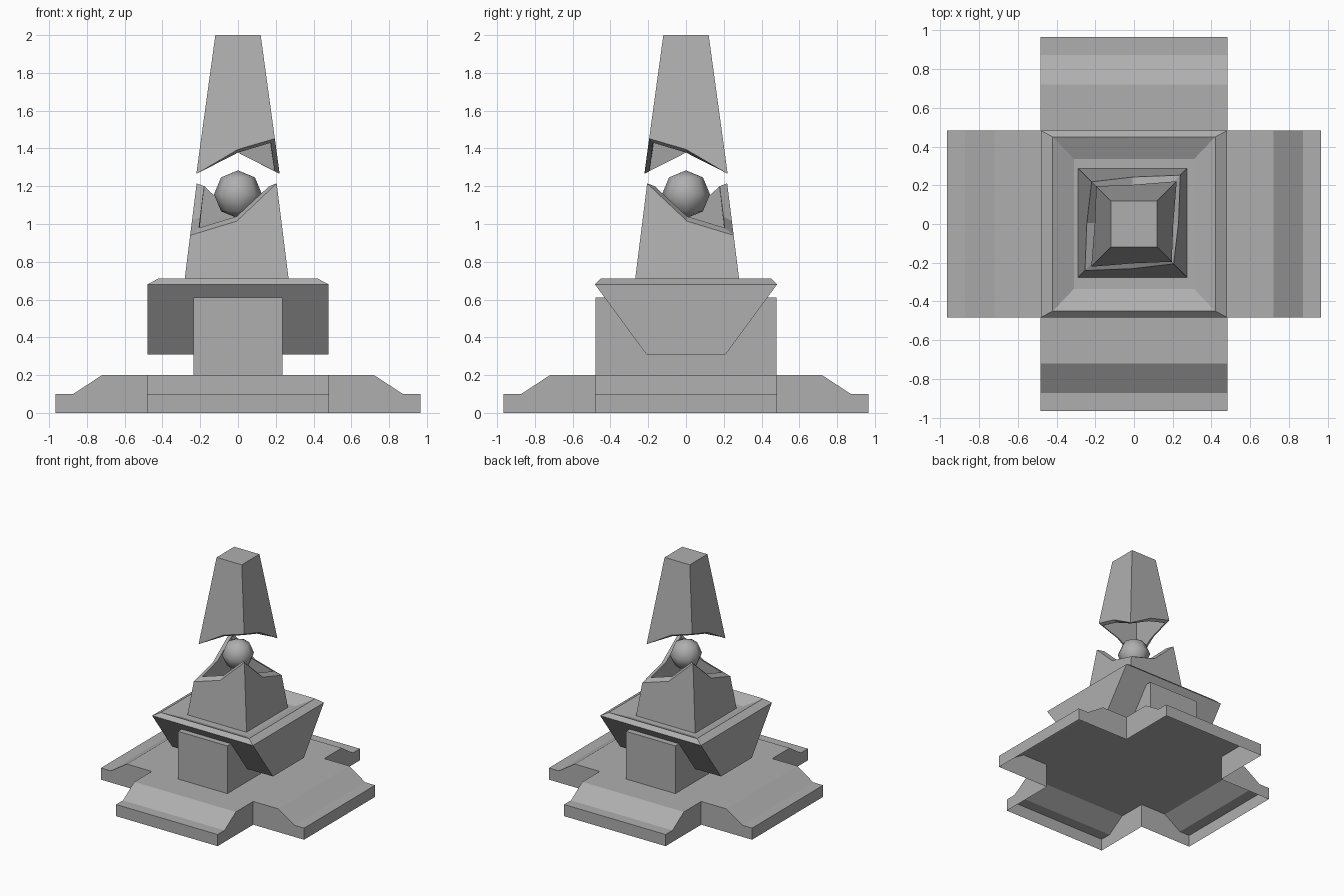
import bpy, bmesh, math
from mathutils import Matrix, Vector

if "Cube" in bpy.data.objects:
    bpy.data.objects.remove(bpy.data.objects["Cube"])

# Mid-grey stone
stone = bpy.data.materials.new("stone")
stone.diffuse_color = (0.43, 0.43, 0.43, 1)
stone.use_nodes = True
stone.node_tree.nodes["Principled BSDF"].inputs["Base Color"].default_value = stone.diffuse_color


def finish(name, bm):
    bmesh.ops.remove_doubles(bm, verts=bm.verts, dist=1e-4)
    bmesh.ops.recalc_face_normals(bm, faces=bm.faces)
    mesh = bpy.data.meshes.new(name)
    bm.to_mesh(mesh)
    bm.free()
    mesh.materials.append(stone)
    ob = bpy.data.objects.new(name, mesh)
    bpy.context.collection.objects.link(ob)
    return ob


def face(bm, pts):
    return bm.faces.new([bm.verts.new(p) for p in pts])


def loft(name, rings, cap_start=True, cap_end=True):
    """Join successive rings of points with quads."""
    bm = bmesh.new()
    vs = [[bm.verts.new(p) for p in r] for r in rings]
    n = len(vs[0])
    for a, b in zip(vs, vs[1:]):
        for i in range(n):
            j = (i + 1) % n
            bm.faces.new((a[i], a[j], b[j], b[i]))
    if cap_start:
        bm.faces.new(vs[0])
    if cap_end:
        bm.faces.new(vs[-1])
    return finish(name, bm)


def rect(x, y, z):
    return [(-x, -y, z), (x, -y, z), (x, y, z), (-x, y, z)]


# Cross-shaped plinth: open underneath, four stepped arms
H = 0.483
profile = [(H, 0.2), (0.72, 0.2), (0.873, 0.1), (0.967, 0.1), (0.967, 0)]
bm = bmesh.new()
face(bm, rect(H, H, 0.2))
for k in range(4):
    rot = Matrix.Rotation(k * math.pi / 2, 3, 'Z')
    for (x0, z0), (x1, z1) in zip(profile, profile[1:]):
        face(bm, [rot @ Vector(p) for p in
                  ((x0, -H, z0), (x1, -H, z1), (x1, H, z1), (x0, H, z0))])
    for s in (-H, H):
        face(bm, [rot @ Vector((x, s, z)) for x, z in profile + [(H, 0)]])
finish("plinth", bm)

# Upright block under the bowl
loft("support_block", [rect(0.235, 0.48, 0.2), rect(0.235, 0.48, 0.61)])

# Flared bowl with bevelled rim and recessed top
loft("flared_bowl", [rect(0.48, 0.21, 0.31), rect(0.48, 0.482, 0.68),
                     rect(0.42, 0.45, 0.712), rect(0.31, 0.335, 0.66)])


def ring(size, heights):
    """Square ring with side midpoints; size is a function of height."""
    dirs = [(-1, -1), (0, -1), (1, -1), (1, 0), (1, 1), (0, 1), (-1, 1), (-1, 0)]
    out = []
    for i, (x, y) in enumerate(dirs):
        z = heights[i % 4]
        out.append((x * size(z), y * size(z), z))
    return out


# Broken hollow tower: alternating low and high corners
def lower(z):
    return 0.275 - 0.125 * (z - 0.71)


tower = loft("broken_tower", [
    ring(lower, [0.65] * 4),
    ring(lower, [0.94, 1.015, 1.215, 1.015]),
    ring(lambda z: lower(z) - 0.042, [0.98, 1.04, 1.2, 1.04]),
    ring(lambda z: lower(z) - 0.05, [0.72] * 4)])
tower.location = (-0.007, 0.006, 0)


# Floating hollow spire tip with the matching break
def upper(z):
    return 0.12 + 0.137 * (2 - z)


loft("floating_spire", [
    ring(upper, [2.0] * 4),
    ring(upper, [1.265, 1.395, 1.452, 1.395]),
    ring(lambda z: upper(z) - 0.025, [1.28, 1.378, 1.43, 1.378]),
    ring(lambda z: upper(z) - 0.04, [1.93] * 4)])

# Orb held in the gap
bpy.ops.mesh.primitive_uv_sphere_add(segments=8, ring_count=4, radius=0.127,
                                     location=(0, 0, 1.157))
orb = bpy.context.object
orb.name = "orb"
orb.data.materials.append(stone)
bpy.ops.object.shade_smooth()
